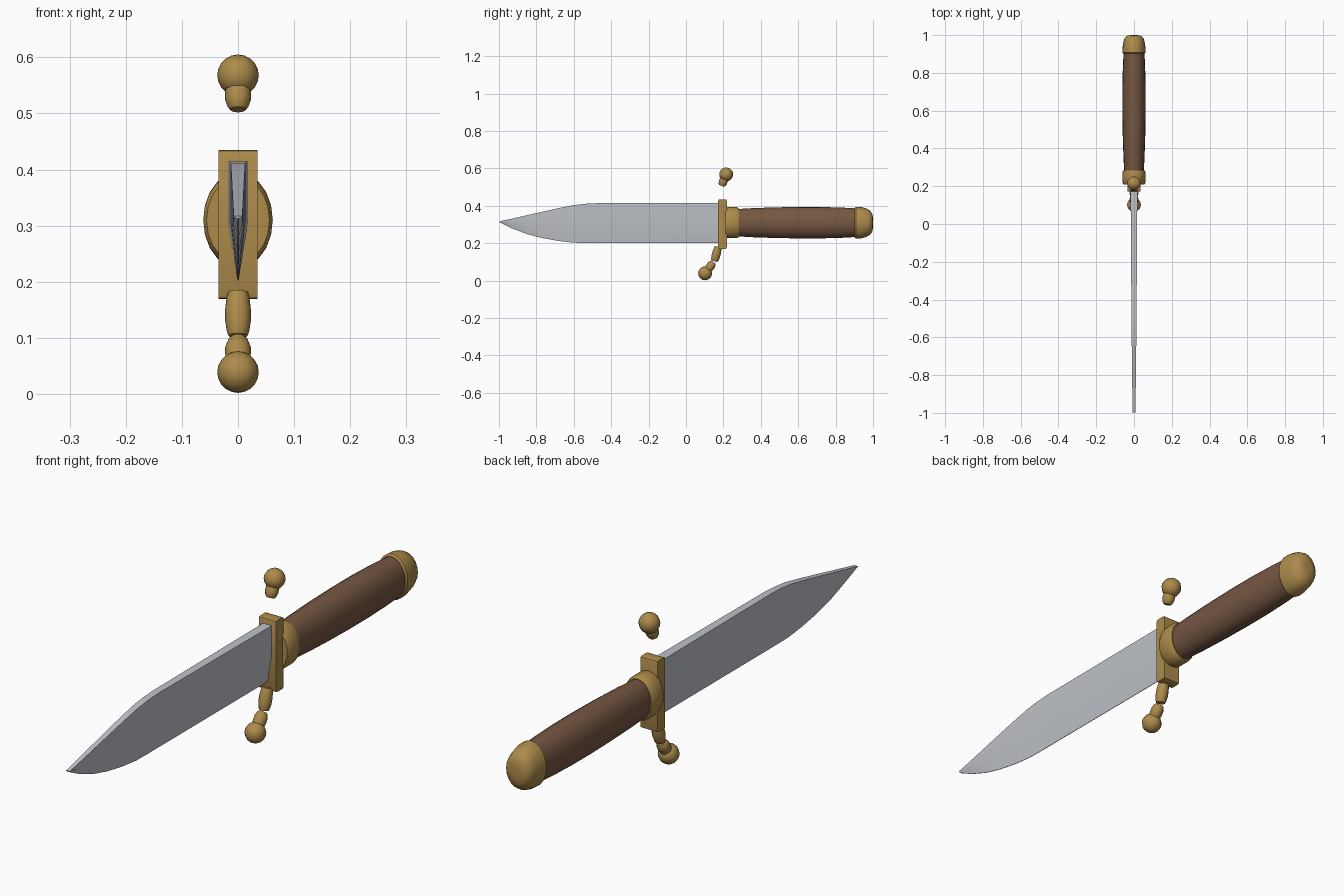
import bpy, bmesh, math
from mathutils import Vector

cube = bpy.data.objects.get("Cube")
if cube:
    bpy.data.objects.remove(cube, do_unlink=True)


def material(name, rgb):
    m = bpy.data.materials.new(name)
    m.use_nodes = True
    m.diffuse_color = (*rgb, 1)
    bsdf = m.node_tree.nodes["Principled BSDF"]
    bsdf.inputs["Base Color"].default_value = (*rgb, 1)
    bsdf.inputs["Roughness"].default_value = 0.6
    return m


STEEL = material("steel", (0.52, 0.54, 0.58))
BRASS = material("brass", (0.42, 0.26, 0.07))
WOOD = material("brown wood", (0.18, 0.095, 0.055))
AXIS_Z = 0.31


def finish(name, bm, mat, angle=35):
    bmesh.ops.recalc_face_normals(bm, faces=bm.faces)
    mesh = bpy.data.meshes.new(name)
    bm.to_mesh(mesh)
    bm.free()
    mesh.materials.append(mat)
    ob = bpy.data.objects.new(name, mesh)
    bpy.context.collection.objects.link(ob)
    bpy.ops.object.select_all(action="DESELECT")
    ob.select_set(True)
    bpy.context.view_layer.objects.active = ob
    bpy.ops.object.shade_smooth_by_angle(angle=math.radians(angle))
    return ob


def loft(bm, rings):
    """Skin closed rings of points and cap both ends."""
    loops = [[bm.verts.new(p) for p in ring] for ring in rings]
    n = len(loops[0])
    for a, b in zip(loops, loops[1:]):
        for i in range(n):
            j = (i + 1) % n
            bm.faces.new((a[i], a[j], b[j], b[i]))
    bm.faces.new(loops[0])
    bm.faces.new(loops[-1])


def oval_sweep(name, profile, mat, sides=20):
    """Profile rows are y, half width, half height."""
    bm = bmesh.new()
    turns = [math.tau * i / sides for i in range(sides)]
    loft(bm, [[(w * math.cos(t), y, AXIS_Z + h * math.sin(t)) for t in turns]
              for y, w, h in profile])
    return finish(name, bm, mat)


def bead(name, start, end, r_start, r_mid, r_end):
    """Short barrel-shaped bead between two points in the x = 0 plane."""
    a, b = Vector((0, *start)), Vector((0, *end))
    side = Vector((1, 0, 0))
    up = (b - a).normalized().cross(side)
    bm = bmesh.new()
    rings = []
    for f, r in ((0, r_start), (0.12, (r_start + r_mid) / 2), (0.4, r_mid),
                 (0.65, r_mid), (0.9, (r_end + r_mid) / 2), (1, r_end)):
        rings.append([a.lerp(b, f) + r * (side * math.cos(t) + up * math.sin(t))
                      for t in (math.tau * i / 12 for i in range(12))])
    loft(bm, rings)
    finish(name, bm, BRASS)


def ball(name, y, z, radius):
    bm = bmesh.new()
    bmesh.ops.create_uvsphere(bm, u_segments=12, v_segments=10, radius=radius)
    bmesh.ops.translate(bm, verts=bm.verts, vec=(0, y, z))
    finish(name, bm, BRASS, 50)


# Blade: parallel upper flats, wedge below; stations are y, spine z, edge z, half width
stations = [(0.19, 0.414, 0.202, 0.018), (-0.48, 0.414, 0.202, 0.0135),
            (-0.54, 0.411, 0.202, 0.013), (-0.6, 0.404, 0.203, 0.0125),
            (-0.68, 0.388, 0.212, 0.0115), (-0.77, 0.368, 0.228, 0.0105),
            (-0.85, 0.35, 0.249, 0.0095), (-0.93, 0.332, 0.279, 0.0085),
            (-0.998, 0.317, 0.313, 0.0075)]
bm = bmesh.new()
rings = []
for y, top, low, w in stations:
    mid = (top + low) / 2
    rings.append([(-w, y, top), (w, y, top), (w, y, mid),
                  (0.001, y, low), (-0.001, y, low), (-w, y, mid)])
loft(bm, rings)
finish("blade", bm, STEEL, 30)

# Crossguard block
bm = bmesh.new()
bmesh.ops.create_cube(bm, size=1)
bmesh.ops.scale(bm, verts=bm.verts, vec=(0.07, 0.046, 0.266))
bmesh.ops.translate(bm, verts=bm.verts, vec=(0, 0.195, 0.302))
ends = [e for e in bm.edges if abs(e.verts[0].co.x - e.verts[1].co.x) > 0.05]
bmesh.ops.bevel(bm, geom=ends, offset=0.008, segments=2, profile=0.5, affect="EDGES")
finish("crossguard", bm, BRASS)

# Grip
oval_sweep("collar", [(0.21, 0.056, 0.076), (0.222, 0.062, 0.083),
                      (0.272, 0.062, 0.083), (0.284, 0.056, 0.076)], BRASS)
oval_sweep("handle", [(0.275, 0.052, 0.073), (0.36, 0.056, 0.078),
                      (0.48, 0.06, 0.082), (0.6, 0.062, 0.084),
                      (0.72, 0.062, 0.084), (0.83, 0.059, 0.081),
                      (0.915, 0.055, 0.076)], WOOD)
oval_sweep("pommel", [(0.902, 0.057, 0.078), (0.908, 0.062, 0.085),
                      (0.935, 0.061, 0.084), (0.965, 0.056, 0.076),
                      (0.985, 0.05, 0.064), (0.997, 0.035, 0.045),
                      (1.0, 0.015, 0.02)], BRASS)

# Beaded finials above and below the guard
bead("upper_bead", (0.19, 0.507), (0.207, 0.55), 0.014, 0.023, 0.021)
ball("upper_ball", 0.215, 0.568, 0.037)
bead("lower_bead", (0.172, 0.181), (0.152, 0.104), 0.018, 0.023, 0.017)
bead("lower_small_bead", (0.147, 0.099), (0.118, 0.06), 0.014, 0.023, 0.021)
ball("lower_ball", 0.102, 0.039, 0.037)
